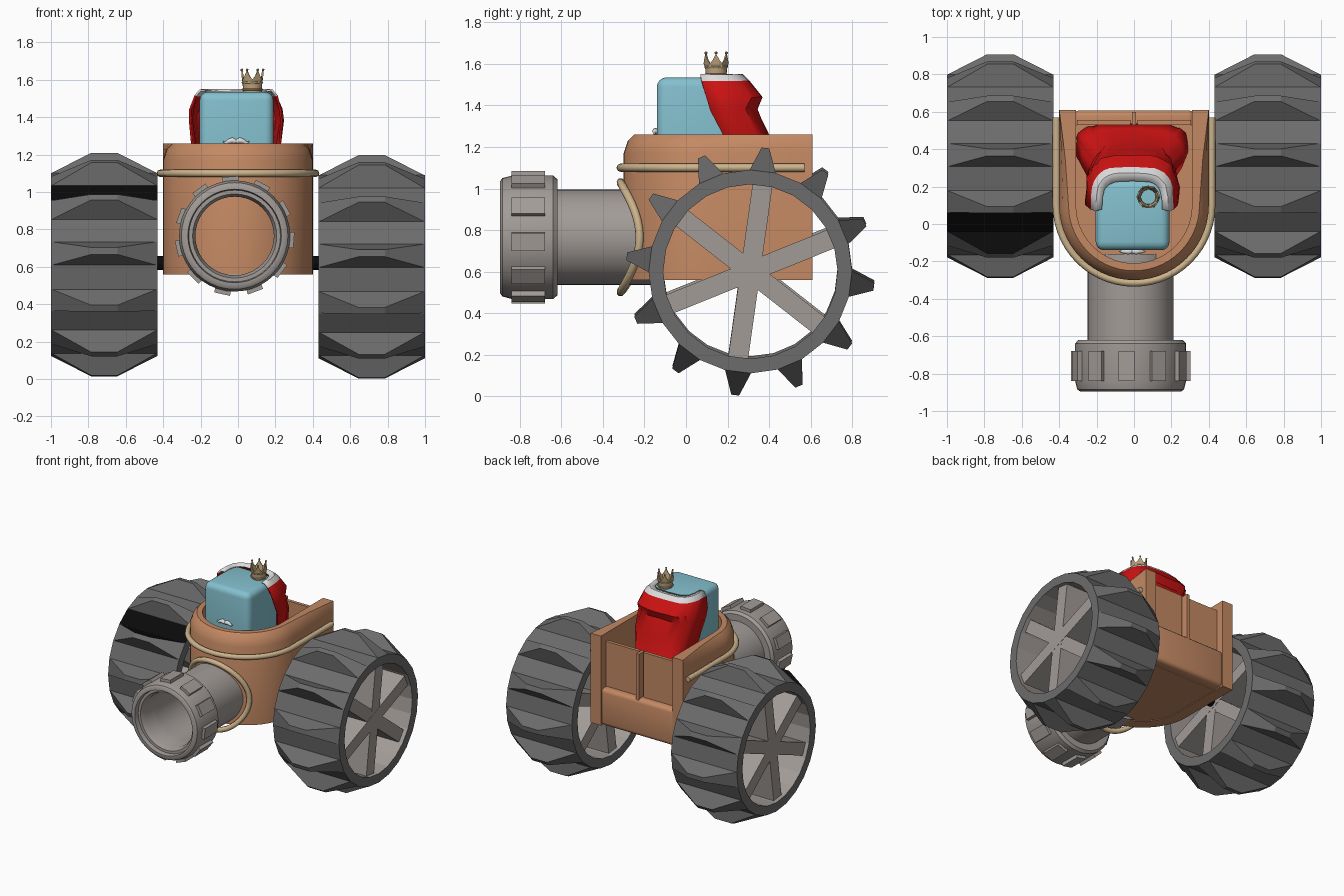
import bpy, bmesh, random
from math import sin, cos, pi, radians, copysign
from mathutils import Vector, Matrix

if "Cube" in bpy.data.objects:
    bpy.data.objects.remove(bpy.data.objects["Cube"])
random.seed(4)


def material(name, r, g, b):
    m = bpy.data.materials.new(name)
    m.use_nodes = True
    m.diffuse_color = (r, g, b, 1)
    m.node_tree.nodes["Principled BSDF"].inputs["Base Color"].default_value = (r, g, b, 1)
    return m


WOOD = material("brown wood", .55, .25, .125)
METAL = material("warm grey metal", .36, .33, .31)
RUBBER = material("dark grey rubber", .15, .15, .15)
BLACK = material("black", .003, .003, .003)
ROPE = material("tan rope", .6, .45, .26)
TEAL = material("teal", .23, .53, .62)
RED = material("red cloth", .6, .006, .006)
WHITE = material("white fur", .72, .72, .72)
GOLD = material("dull gold", .52, .37, .2)


def finish(name, bm, mats, smooth=None):
    bmesh.ops.recalc_face_normals(bm, faces=bm.faces)
    me = bpy.data.meshes.new(name)
    bm.to_mesh(me)
    bm.free()
    ob = bpy.data.objects.new(name, me)
    bpy.context.collection.objects.link(ob)
    for m in mats:
        me.materials.append(m)
    if smooth:
        shade(ob, smooth)
    return ob


def shade(ob, angle):
    bpy.ops.object.select_all(action='DESELECT')
    ob.select_set(True)
    bpy.context.view_layer.objects.active = ob
    bpy.ops.object.shade_smooth_by_angle(angle=radians(angle))


def box(name, lo, hi, mat, bevel=0, segs=3, rot=None):
    lo, hi = Vector(lo), Vector(hi)
    bm = bmesh.new()
    bmesh.ops.create_cube(bm, size=1)
    for v in bm.verts:
        v.co = Vector(c * s for c, s in zip(v.co, hi - lo))
    if bevel:
        bmesh.ops.bevel(bm, geom=bm.edges[:], offset=bevel, segments=segs, profile=.5, affect='EDGES')
    bmesh.ops.transform(bm, matrix=Matrix.Translation((lo + hi) / 2), verts=bm.verts)
    if rot:
        bmesh.ops.transform(bm, matrix=rot, verts=bm.verts)
    return finish(name, bm, [mat], 35 if bevel else None)


def loft(bm, rows, wrap_row=False, wrap_all=False):
    """Skin quads over rows of points; returns faces grouped by row."""
    grid = [[bm.verts.new(p) for p in row] for row in rows]
    n, out = len(grid[0]), []
    for i in range(len(grid) if wrap_all else len(grid) - 1):
        a, b = grid[i], grid[(i + 1) % len(grid)]
        out.append([bm.faces.new((a[j], a[(j + 1) % n], b[(j + 1) % n], b[j]))
                    for j in range(n if wrap_row else n - 1)])
    return grid, out


def lathe_y(name, profile, centre, mat, n=40):
    """Closed (radius, y) profile turned around the y axis."""
    bm = bmesh.new()
    rows = [[(centre[0] + r * cos(2 * pi * k / n), y, centre[1] + r * sin(2 * pi * k / n))
             for r, y in profile] for k in range(n)]
    loft(bm, rows, True, True)
    return finish(name, bm, [mat], 35)


def tube(name, pts, radius, mat, closed=False, radii=None):
    cu = bpy.data.curves.new(name, 'CURVE')
    cu.dimensions, cu.bevel_depth, cu.bevel_resolution, cu.use_fill_caps = '3D', radius, 2, True
    sp = cu.splines.new('POLY')
    sp.points.add(len(pts) - 1)
    for i, p in enumerate(pts):
        sp.points[i].co = (*p, 1)
        sp.points[i].radius = radii[i] if radii else 1
    sp.use_cyclic_u = closed
    ob = bpy.data.objects.new(name, cu)
    bpy.context.collection.objects.link(ob)
    cu.materials.append(mat)
    bpy.ops.object.select_all(action='DESELECT')
    ob.select_set(True)
    bpy.context.view_layer.objects.active = ob
    bpy.ops.object.convert(target='MESH')
    shade(bpy.context.view_layer.objects.active, 60)


# Tub: horseshoe wall with a rounded front and an open back
R, YC = .4, .1


def horseshoe(off, back, n=28):
    r = R + off
    arc = [(r * cos(pi + pi * k / n), YC + r * sin(pi + pi * k / n)) for k in range(n + 1)]
    return [(-r, back), (-r, (back + YC) / 2)] + arc + [(r, (back + YC) / 2), (r, back)]


BACK = .61
section = [(0, .56), (0, 1.17), (-.02, 1.23), (-.05, 1.26), (-.09, 1.26), (-.09, .56)]
layers = [horseshoe(o, BACK) for o, _ in section]
straight = horseshoe(0, BACK)
rows = []
for k, (sx, sy) in enumerate(straight):
    f = min(1, (BACK - sy) / .4)
    row = []
    for (o, z), layer in zip(section, layers):
        p = Vector((*layer[k], z))
        if -.09 < o < 0:
            p = Vector((sx, sy, z)).lerp(p, f)
        row.append(p)
    rows.append(row)
bm = bmesh.new()
grid, _ = loft(bm, rows, True)
for end in (grid[0], grid[-1]):
    bm.faces.new(end)
finish("tub_wall", bm, [WOOD], 35)

bm = bmesh.new()
grid, _ = loft(bm, [[(x, y, z) for x, y in horseshoe(-.085, .53)] for z in (.565, .95)], True)
for cap in grid:
    bm.faces.new(cap)
finish("tub_floor", bm, [WOOD])

# Tailgate
box("back_sill", (-.32, .5, .56), (.32, .608, .85), WOOD, .03)
for side, s in (("left", 1), ("right", -1)):
    x0, x1 = sorted((s * .02, s * .305))
    box("tailgate_plank_" + side, (x0, .53, .83), (x1, .556, 1.2), WOOD)
box("tailgate_divider", (-.012, .53, .83), (.012, .6, 1.2), WOOD)

# Ropes round the tub and the barrel joint
tube("tub_rope", [(x, y, 1.1) for x, y in horseshoe(.015, .57)], .02, ROPE)
PX, PZ = -.01, .765
ring = []
for k in range(40):
    a = 2 * pi * k / 40
    x = PX + .265 * cos(a)
    ring.append((x, YC - .015 - (R * R - x * x) ** .5, PZ + .265 * sin(a)))
tube("barrel_rope", ring, .02, ROPE, True)

# Barrel with a collar and lugs
PX = -.018
lathe_y("barrel", [(.23, -.16), (.23, -.7), (.21, -.7), (.21, -.16)], (PX, PZ), METAL)
lathe_y("barrel_collar", [(.22, -.62), (.28, -.62), (.297, -.64), (.297, -.84), (.285, -.885), (.27, -.895),
                          (.25, -.895), (.245, -.86), (.225, -.86), (.21, -.82), (.21, -.62)],
        (PX, PZ), METAL)
for k in range(11):
    turn = Matrix.Translation((PX, 0, PZ)) @ Matrix.Rotation(radians(4 + k * 360 / 11), 4, 'Y')
    box(f"collar_lug_{k + 1}", (.28, -.84, -.043), (.318, -.68, .043), METAL, rot=turn)

# Wheels: ring with wedge paddles and six deep spokes
WY, HW, STEP = .31, .285, 15


def wheel(side, cx, cz, odd):
    def at(x, r, deg):
        return (cx + x, WY + r * cos(radians(deg)), cz + r * sin(radians(deg)))

    bm = bmesh.new()
    profile = [(-HW, .49), (HW, .49), (HW, .42), (-HW, .42)]
    _, faces = loft(bm, [[at(x, r, 75.5 + STEP * k) for x, r in profile] for k in range(24)], True, True)
    for k, f in enumerate(faces):
        f[2].material_index = 1
        if odd and k == 3:
            f[0].material_index = 2
    for k in range(12):
        mid = 83 + 30 * k
        base = [bm.verts.new(at(x, .488, mid + d)) for x, d in
                ((-HW, -7.5), (HW, -7.5), (HW, 7.5), (-HW, 7.5))]
        top = [bm.verts.new(at(x, .6, mid + d)) for x, d in
               ((-.07, -1.8), (.07, -1.8), (.07, 1.8), (-.07, 1.8))]
        bm.faces.new(top)
        bm.faces.new(base)
        for j in range(4):
            i = (j + 1) % 4
            f = bm.faces.new((base[j], base[i], top[i], top[j]))
            if odd and k == 2 and j == 0:
                f.material_index = 2
    finish("tyre_" + side, bm, [RUBBER, METAL, BLACK])
    for k in range(3):
        turn = Matrix.Translation((cx, WY, cz)) @ Matrix.Rotation(radians(22 + 60 * k), 4, 'X')
        box(f"spoke_{side}_{k + 1}", (-.255, -.43, -.048), (.255 - k * .001, .43, .048), METAL, rot=turn)


wheel("left", .715, .6, False)
wheel("right", -.715, .612, True)
bm = bmesh.new()
bmesh.ops.create_cone(bm, cap_ends=True, segments=16, radius1=.038, radius2=.038, depth=.94,
                      matrix=Matrix.Translation((0, WY, .62)) @ Matrix.Rotation(pi / 2, 4, 'Y'))
finish("axle", bm, [BLACK], 35)

# Rider: rounded block with a moustache
box("rider_body", (-.205, -.14, .95), (.19, .24, 1.535), TEAL, .045, 4)
for side, s in (("left", 1), ("right", -1)):
    pts = [(-.01 + s * dx, -.147, 1.268 + dz) for dx, dz in
           ((0, 0), (.02, .008), (.04, .002), (.055, -.006), (.07, .002))]
    tube("moustache_" + side, pts, .016, WHITE, radii=[.7, 1, .8, .5, .15])

# Cape draped over the back, spreading on the floor: z, front y, back y, half width
folds = [(1.54, .08, .23, .16), (1.545, .07, .27, .19), (1.515, .075, .3, .215), (1.44, .1, .36, .24),
         (1.38, .12, .335, .245), (1.26, .17, .39, .228), (1.1, .2, .43, .2), (1, .3, .5, .27),
         (.96, .38, .535, .3)]
rows, N = [], 18
for i, (z, yf, yb, hw) in enumerate(folds):
    j = .008 if i > 2 else .002
    row = []
    for k in range(N + 1):
        a = -pi / 2 + pi * k / N
        x = copysign(abs(sin(a)) ** .55, a) * hw
        y = yf + (yb - yf) * abs(cos(a)) ** .55
        row.append((x - .01 + random.uniform(-j, j), y + random.uniform(-j, j), z + random.uniform(-j, j) / 2))
    rows.append(row)
bm = bmesh.new()
_, faces = loft(bm, rows)
for band in faces[:2]:
    for f in band:
        f.material_index = 1
cape = finish("cape", bm, [RED, WHITE], 40)
mod = cape.modifiers.new("thickness", 'SOLIDIFY')
mod.thickness, mod.offset = .012, 0

# Crown: flared band with six tipped points
CROWN = (.077, .145)
bm = bmesh.new()
rows = []
for k in range(24):
    a = 2 * pi * k / 24
    tip = (1.602, 1.62, 1.65, 1.62)[(k + 2) % 4]
    rows.append([(CROWN[0] + r * cos(a), CROWN[1] + r * sin(a), z) for r, z in
                 ((.05, 1.53), (.052, 1.575), (.06, tip), (.052, tip), (.041, 1.575), (.039, 1.53))])
loft(bm, rows, True, True)
for k in range(0, 24, 4):
    a = 2 * pi * k / 24
    bmesh.ops.create_icosphere(bm, subdivisions=1, radius=.008, matrix=Matrix.Translation(
        (CROWN[0] + .057 * cos(a), CROWN[1] + .057 * sin(a), 1.653)))
finish("crown", bm, [GOLD])
for k, z in enumerate((1.548, 1.585)):
    pts = [(CROWN[0] + .053 * cos(pi * i / 9), CROWN[1] + .053 * sin(pi * i / 9), z) for i in range(18)]
    tube(f"crown_band_{k + 1}", pts, .005, GOLD, True)
